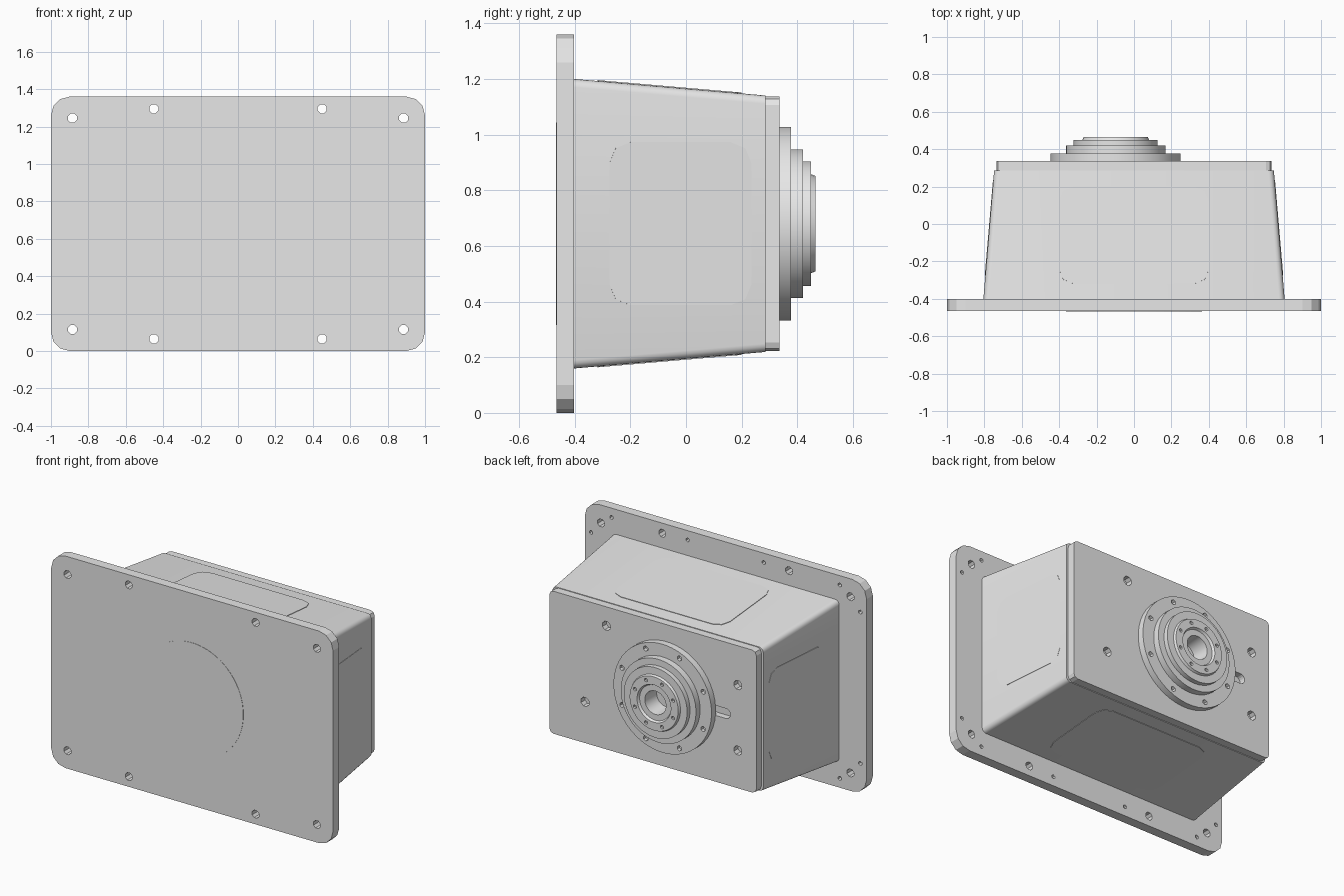
import bpy, bmesh
from math import sin, cos, pi, atan
from mathutils import Matrix

if "Cube" in bpy.data.objects:
    bpy.data.objects.remove(bpy.data.objects["Cube"])

grey = bpy.data.materials.new("light_grey")
grey.use_nodes = True
grey.diffuse_color = (0.8, 0.8, 0.8, 1)
grey.node_tree.nodes["Principled BSDF"].inputs["Base Color"].default_value = (0.8, 0.8, 0.8, 1)

MID = 0.68          # height of the enclosure axis


def circle(r, n=48, x=0, z=0):
    return [(x + r * cos(2 * pi * (i + 0.5) / n), z + r * sin(2 * pi * (i + 0.5) / n)) for i in range(n)]


def rounded_rect(hw, hh, r, n=3, x=0, z=0):
    pts = []
    for k, (sx, sz) in enumerate([(1, 1), (-1, 1), (-1, -1), (1, -1)]):
        for i in range(n + 1):
            a = (k + i / n) * pi / 2
            pts.append((x + sx * (hw - r) + r * cos(a), z + sz * (hh - r) + r * sin(a)))
    return pts


def add_loft(bm, sections):
    """Skin a list of (y, outline) sections and cap both ends."""
    rings = [[bm.verts.new((x, y, z)) for x, z in pts] for y, pts in sections]
    for a, b in zip(rings, rings[1:]):
        for i in range(len(a)):
            j = (i + 1) % len(a)
            bm.faces.new((a[i], a[j], b[j], b[i]))
    bm.faces.new(rings[0])
    bm.faces.new(rings[-1])


def make(name, lofts, matrix=None):
    bm = bmesh.new()
    for sections in lofts:
        add_loft(bm, sections)
    bmesh.ops.recalc_face_normals(bm, faces=bm.faces)
    mesh = bpy.data.meshes.new(name)
    bm.to_mesh(mesh)
    bm.free()
    mesh.materials.append(grey)
    obj = bpy.data.objects.new(name, mesh)
    bpy.context.collection.objects.link(obj)
    if matrix:
        obj.matrix_world = matrix
    return obj


def activate(obj):
    bpy.ops.object.select_all(action='DESELECT')
    obj.select_set(True)
    bpy.context.view_layer.objects.active = obj


def cut(obj, lofts):
    cutter = make("cutter", lofts)
    cutter.hide_render = True
    mod = obj.modifiers.new("holes", 'BOOLEAN')
    mod.operation = 'DIFFERENCE'
    mod.solver = 'EXACT'
    mod.object = cutter
    activate(obj)
    bpy.ops.object.modifier_apply(modifier=mod.name)
    bpy.data.objects.remove(cutter)


def smooth(obj):
    activate(obj)
    bpy.ops.object.shade_smooth_by_angle(angle=pi / 6)


def drill(x, z, r, y0, y1, n=8):
    return [(y, circle(r, n, x, z)) for y in (y0, y1)]


# Mounting plate with through holes and small blind holes on its back
plate_outline = rounded_rect(1, 0.68, 0.1, 3, 0, MID)
plate = make("mounting_plate", [[(-0.465, plate_outline), (-0.402, plate_outline)]])
holes = []
for sx in (-1, 1):
    for sz in (-1, 1):
        for x, z in [(0.885, 0.565), (0.45, 0.615)]:
            holes.append(drill(sx * x, MID + sz * z, 0.026, -0.6, -0.3))
        for x, z in [(0.955, 0.485), (0.81, 0.62), (0.27, 0.62)]:
            holes.append(drill(sx * x, MID + sz * z, 0.013, -0.43, -0.3, 6))
cut(plate, holes)

# Round cover flush with the plate front
cover = circle(0.365, 48, 0, MID)
make("front_round_cover", [[(-0.467, cover), (-0.46, cover)]])

# Tapered housing
housing = make("housing", [[(-0.41, rounded_rect(0.806, 0.521, 0.03, 4, 0, MID)),
                            (0.285, rounded_rect(0.748, 0.461, 0.03, 4, 0, MID))]])
smooth(housing)

# Back lid with four screw holes and a cable slot
lid_outline = rounded_rect(0.735, 0.457, 0.03, 2, 0, MID)
lid = make("back_lid", [[(0.28, lid_outline), (0.336, lid_outline)]])
screws = [(0.33, 1.015), (0.482, 0.487), (-0.603, 0.885), (-0.603, 0.465)]
slot = rounded_rect(0.075, 0.032, 0.031, 4, -0.475, MID)
cut(lid, [drill(x, z, 0.03, 0.295, 0.4) for x, z in screws] + [[(0.295, slot), (0.4, slot)]])

# Stepped round hub with a central bore
DX = -0.098
profile = [(0.348, 0.33), (0.348, 0.378), (0.267, 0.378), (0.267, 0.42), (0.225, 0.42),
           (0.225, 0.45), (0.178, 0.45), (0.172, 0.465), (0.12, 0.465), (0.112, 0.45),
           (0.075, 0.45), (0.068, 0.34)]
hub = make("stepped_hub", [[(y, circle(r, 48, DX, MID)) for r, y in profile]])
screws = []
for count, ring, r, y in [(8, 0.312, 0.017, 0.355), (8, 0.147, 0.012, 0.45)]:
    for i in range(count):
        a = 2 * pi * (i + 0.5) / count
        screws.append(drill(DX + ring * cos(a), MID + ring * sin(a), r, y, 0.5, 6))
cut(hub, screws)
smooth(hub)

# Thin access panels on the four sloping sides
tilt = atan(0.06 / 0.695)
side = rounded_rect(0.256, 0.293, 0.075, 2)
wide = rounded_rect(0.4, 0.26, 0.075, 2)
for name, s in [("left", 1), ("right", -1)]:
    make(name + "_panel", [[(-0.004, side), (0.003, side)]],
         Matrix.Translation((s * 0.773, -0.02, MID)) @ Matrix.Rotation(s * (tilt - pi / 2), 4, 'Z'))
for name, s in [("top", 1), ("bottom", -1)]:
    make(name + "_panel", [[(-0.004, wide), (0.003, wide)]],
         Matrix.Translation((0, -0.06, MID + s * 0.491)) @ Matrix.Rotation(s * (pi / 2 - tilt), 4, 'X'))
